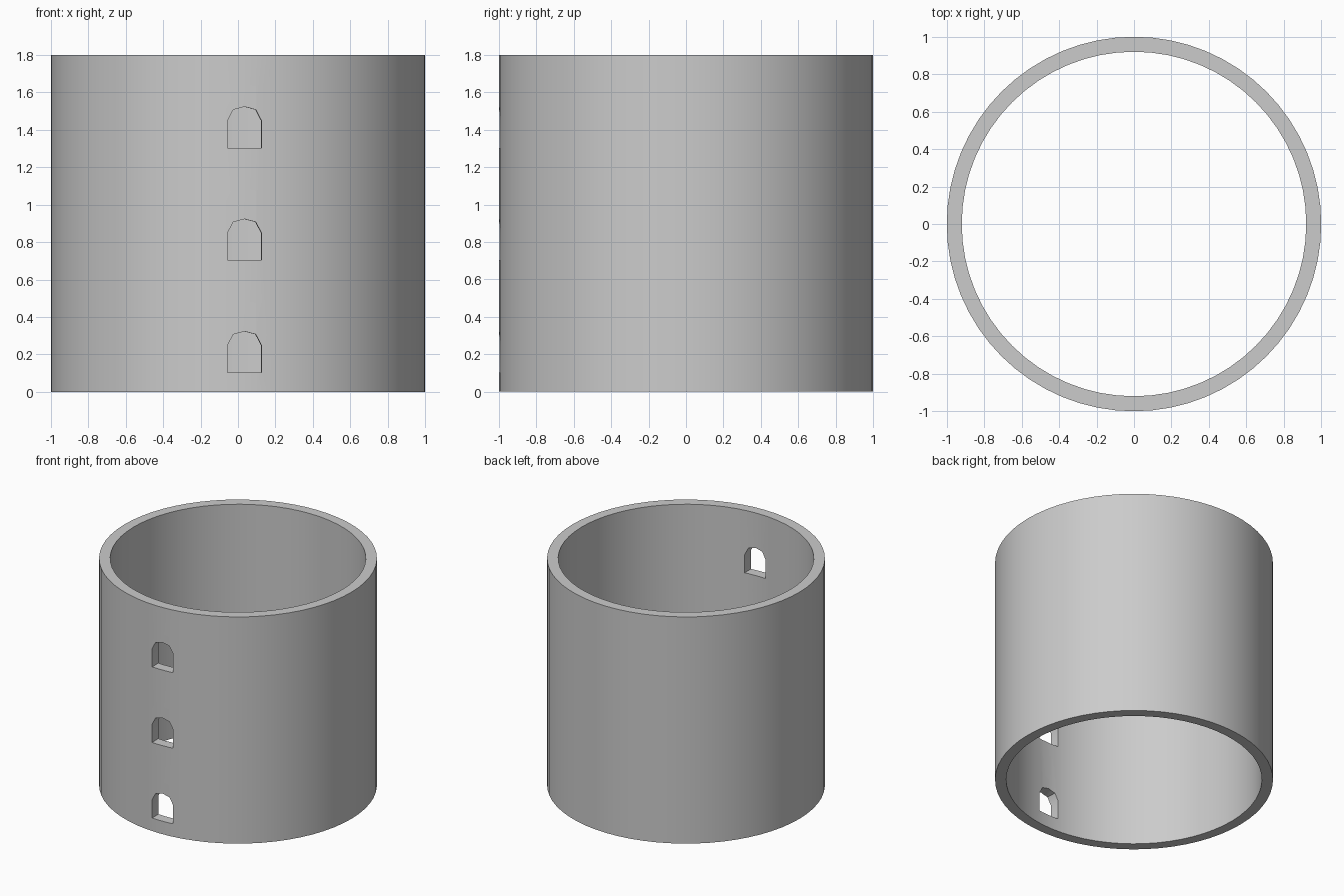
import bpy, bmesh, math
from mathutils import Matrix

if "Cube" in bpy.data.objects:
    bpy.data.objects.remove(bpy.data.objects["Cube"])

SIDES, R_OUT, R_IN, STOREY, FLOORS = 64, 1.0, 0.92, 0.6, 3


def make_object(name, bm):
    bmesh.ops.recalc_face_normals(bm, faces=bm.faces)
    me = bpy.data.meshes.new(name)
    bm.to_mesh(me)
    bm.free()
    ob = bpy.data.objects.new(name, me)
    bpy.context.collection.objects.link(ob)
    return ob


# Hollow round wall, spun from its rectangular section
bm = bmesh.new()
H = STOREY * FLOORS
section = [(R_IN, 0), (R_OUT, 0), (R_OUT, H), (R_IN, H)]
rings = []
for i in range(SIDES):
    a = 2 * math.pi * i / SIDES
    rings.append([bm.verts.new((r * math.cos(a), r * math.sin(a), z)) for r, z in section])
for i in range(SIDES):
    p, q = rings[i], rings[(i + 1) % SIDES]
    for k in range(4):
        n = (k + 1) % 4
        bm.faces.new((p[k], q[k], q[n], p[n]))
wall = make_object("tower_wall", bm)

# Arched window cutters, one per storey, turned to face outwards
arch = [(-0.09, 0), (0.09, 0), (0.09, 0.147), (0.06, 0.204),
        (0, 0.22), (-0.06, 0.204), (-0.09, 0.147)]
bm = bmesh.new()
for f in range(FLOORS):
    z0 = f * STOREY + 0.103
    verts = [bm.verts.new((x, -1.15, z + z0)) for x, z in arch]
    face = bm.faces.new(verts)
    ext = bmesh.ops.extrude_face_region(bm, geom=[face])
    new = [v for v in ext["geom"] if isinstance(v, bmesh.types.BMVert)]
    bmesh.ops.translate(bm, verts=new, vec=(0, 0.4, 0))
bmesh.ops.rotate(bm, verts=bm.verts, cent=(0, 0, 0),
                 matrix=Matrix.Rotation(math.asin(0.035), 3, 'Z'))
cutter = make_object("window_cutter", bm)
cutter.hide_render = True
cutter.hide_viewport = False

# Cut the windows
mod = wall.modifiers.new("windows", 'BOOLEAN')
mod.operation = 'DIFFERENCE'
mod.solver = 'EXACT'
mod.object = cutter
bpy.context.view_layer.objects.active = wall
wall.select_set(True)
bpy.ops.object.modifier_apply(modifier=mod.name)
bpy.data.objects.remove(cutter, do_unlink=True)
bpy.ops.object.shade_smooth_by_angle(angle=math.radians(30))
